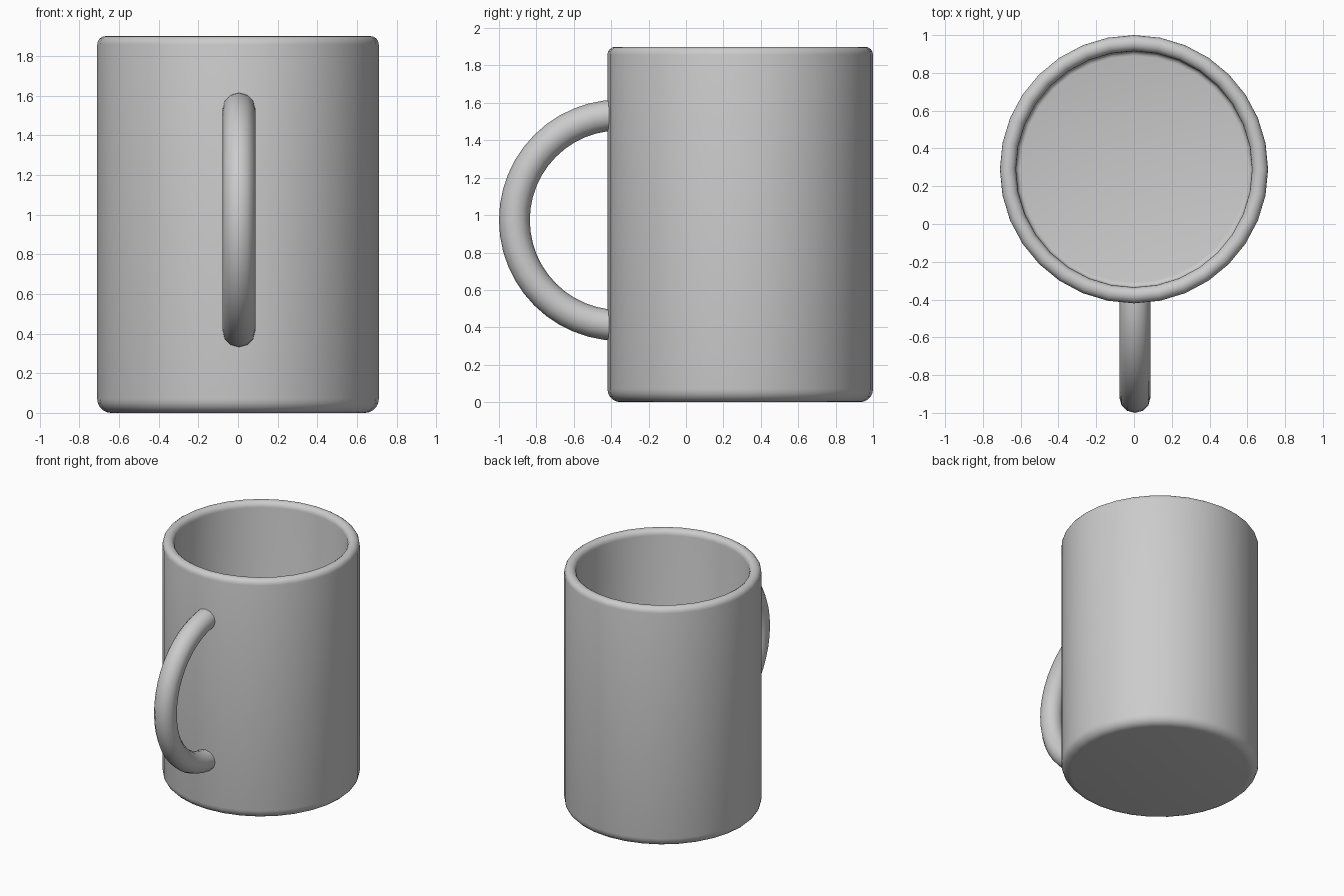
import bpy, bmesh
from math import pi, sin, cos, radians
from mathutils import Vector, Matrix

cube = bpy.data.objects.get("Cube")
if cube:
    bpy.data.objects.remove(cube, do_unlink=True)

grey = bpy.data.materials.new("plain_grey")
grey.use_nodes = True
colour = (0.6, 0.6, 0.6, 1)
grey.diffuse_color = colour
grey.node_tree.nodes["Principled BSDF"].inputs["Base Color"].default_value = colour


def arc(cx, cz, r, start, end, steps):
    """Points on an arc in the xz plane, angles in degrees."""
    angles = [radians(start + (end - start) * i / steps) for i in range(steps + 1)]
    return [Vector((cx + r * cos(a), 0, cz + r * sin(a))) for a in angles]


def sweep(name, points, closed, axis, centre, angle, steps, location):
    """Spin a profile about an axis and make a smooth object of it."""
    bm = bmesh.new()
    verts = [bm.verts.new(p) for p in points]
    pairs = list(zip(verts, verts[1:]))
    if closed:
        pairs.append((verts[-1], verts[0]))
    edges = [bm.edges.new(p) for p in pairs]
    bmesh.ops.spin(bm, geom=verts + edges, cent=centre, axis=axis,
                   angle=angle, steps=steps, use_duplicate=False)
    bmesh.ops.remove_doubles(bm, verts=bm.verts, dist=0.0005)
    bmesh.ops.holes_fill(bm, edges=[e for e in bm.edges if e.is_boundary], sides=0)
    bmesh.ops.recalc_face_normals(bm, faces=bm.faces)
    mesh = bpy.data.meshes.new(name)
    bm.to_mesh(mesh)
    bm.free()
    mesh.materials.append(grey)
    obj = bpy.data.objects.new(name, mesh)
    obj.location = location
    bpy.context.collection.objects.link(obj)
    bpy.ops.object.select_all(action="DESELECT")
    obj.select_set(True)
    bpy.context.view_layer.objects.active = obj
    bpy.ops.object.shade_smooth_by_angle(angle=radians(40))
    return obj


# Cup wall: rounded foot, rounded rim, hollow inside with a small floor fillet
radius, height, wall, rim = 0.71, 1.9, 0.085, 0.0425
profile = [Vector((0, 0, 0))]
profile += arc(radius - 0.07, 0.07, 0.07, -90, 0, 5)
profile += arc(radius - rim, height - rim, rim, 0, 180, 8)
profile += arc(radius - wall - 0.025, wall + 0.025, 0.025, 0, -90, 3)
profile.append(Vector((0, 0, wall)))
sweep("mug_body", profile, False, (0, 0, 1), (0, 0, 0), 2 * pi, 32, (0, 0.29, 0))

# Handle: a round tube bent into a half ring, its ends buried in the wall
tube, bend = 0.0825, 0.5625
ring = arc(0, bend, tube, 0, 330, 11)
sweep("handle", ring, True, (1, 0, 0), (0, 0, 0), pi, 24, (0.005, -0.355, 0.973))
